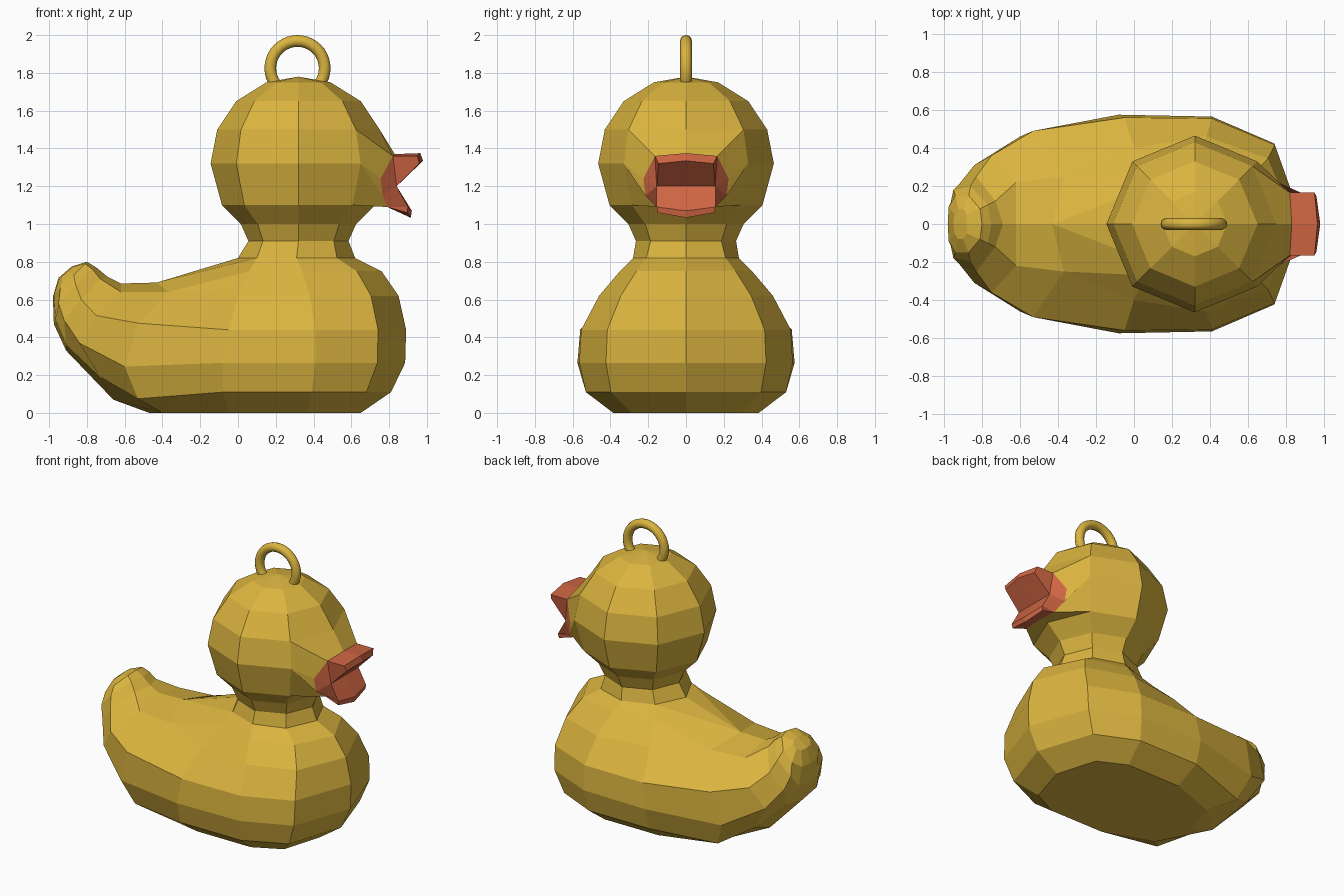
import bpy, bmesh
from math import cos, sin, pi, radians

if "Cube" in bpy.data.objects:
    bpy.data.objects.remove(bpy.data.objects["Cube"])


def material(name, rgb):
    m = bpy.data.materials.new(name)
    m.diffuse_color = (*rgb, 1)
    m.use_nodes = True
    m.node_tree.nodes["Principled BSDF"].inputs["Base Color"].default_value = m.diffuse_color
    return m


yellow = material("yellow", (0.71, 0.46, 0.05))
orange = material("orange", (0.62, 0.13, 0.055))


class Half:
    """Collects faces of the +y half and mirrors them to -y, sharing vertices."""

    def __init__(self):
        self.bm, self.cache = bmesh.new(), {}

    def vert(self, p):
        key = tuple(round(c, 4) + 0.0 for c in p)
        if key not in self.cache:
            self.cache[key] = self.bm.verts.new(key)
        return self.cache[key]

    def face(self, *pts):
        for s in (1, -1):
            vs = list(dict.fromkeys(self.vert((x, y * s, z)) for x, y, z in pts))
            if len(vs) > 2 and not (s < 0 and all(abs(p[1]) < 1e-5 for p in pts)):
                self.bm.faces.new(vs)

    def skin(self, columns):
        for a, b in zip(columns, columns[1:]):
            for i in range(len(a) - 1):
                self.face(a[i], a[i + 1], b[i + 1], b[i])

    def finish(self, name, mat):
        bmesh.ops.recalc_face_normals(self.bm, faces=self.bm.faces)
        me = bpy.data.meshes.new(name)
        self.bm.to_mesh(me)
        self.bm.free()
        ob = bpy.data.objects.new(name, me)
        bpy.context.collection.objects.link(ob)
        me.materials.append(mat)


duck = Half()

# Front of the body: rings of (z, centre x, front x, half width, back x, back half width)
rings = [(0, .37, .65, .385, -.05, .385),
         (.11, .39, .81, .53, -.08, .53),
         (.265, .41, .885, .565, -.08, .575),
         (.44, .41, .89, .555, -.05, .56),
         (.62, .38, .85, .46, 0, .40),
         (.75, .34, .76, .35, .06, .27),
         (.82, .31, .62, .28, .10, .205)]
A = [(f, 0, z) for z, c, f, w, bx, by in rings]
B = [(c + .69 * (f - c), .75 * w, z) for z, c, f, w, bx, by in rings]
C = [(c, w, z) for z, c, f, w, bx, by in rings]
D = [(bx, by, z) for z, c, f, w, bx, by in rings]

# Rear of the body: half sections from belly to back, curling up into the tail
rear = [(-.47, 0, 0), (-.40, .26, 0), (-.53, .40, .075), (-.60, .46, .245),
        (-.53, .49, .475), (-.37, .25, .64), (-.43, 0, .69)]
tail = [[(-.66, 0, .07), (-.73, .26, .19), (-.84, .31, .37),
         (-.75, .36, .515), (-.62, .22, .64), (-.62, 0, .685)],
        [(-.91, 0, .33), (-.91, .17, .36), (-.92, .21, .49),
         (-.83, .25, .60), (-.73, .12, .71), (-.69, 0, .72)],
        [(-.975, 0, .47), (-.965, .11, .49), (-.95, .18, .58),
         (-.86, .20, .68), (-.77, .10, .76), (-.75, 0, .77)],
        [(-.98, 0, .615), (-.975, .09, .62), (-.94, .15, .665),
         (-.87, .15, .73), (-.81, .08, .79), (-.80, 0, .80)],
        [(-.95, 0, .715), (-.945, .05, .715), (-.925, .08, .73),
         (-.90, .08, .75), (-.88, .05, .77), (-.88, 0, .775)]]
sections = [rear] + [[s[0]] + s for s in tail]
duck.skin([A, B, C, D, rear[1:6] + rear[5:]])
duck.skin(sections)
duck.face(*tail[-1])
duck.face(A[0], B[0], C[0], D[0], rear[1], rear[0])

# Neck and head: octagonal rings of (z, radius)
cx = .32
profile = [(.91, .265), (1.0, .305), (1.10, .405), (1.32, .465),
           (1.50, .43), (1.65, .33), (1.75, .17)]
nape = (0, 0, .82)
head = [[base] + [(cx + r * cos(k * pi / 4), r * sin(k * pi / 4) if k < 4 else 0, z)
                  for z, r in profile] + [(cx, 0, 1.78)]
        for k, base in enumerate((A[6], B[6], C[6], D[6], nape))]
duck.face(D[6], nape, rear[6])
duck.skin(head[1:])
duck.skin([head[0][:4], head[1][:4]])
duck.skin([head[0][5:], head[1][5:]])

# Face around the beak opening
K0, K1, K2 = (.83, 0, 1.37), (.82, .165, 1.36), (.755, .225, 1.24)
K3, K4, K5 = (.765, .215, 1.15), (.79, .14, 1.09), (.80, 0, 1.09)
a, b = head[0], head[1]
duck.face(a[5], b[5], K1, K0)
duck.face(b[5], b[4], K2, K1)
duck.face(b[4], K3, K2)
duck.face(b[4], b[3], K4, K3)
duck.face(b[3], a[3], K5, K4)
duck.finish("body_and_head", yellow)

# Open beak: upper bill (T, U), mouth corner (M), lower bill (V, W)
beak = Half()
T0, T1 = (.965, 0, 1.375), (.95, .165, 1.36)
U0, U1 = (.98, 0, 1.335), (.96, .145, 1.32)
M0, M1 = (.84, 0, 1.2), (.84, .155, 1.2)
V0, V1 = (.92, 0, 1.07), (.90, .155, 1.09)
W0, W1 = (.915, 0, 1.033), (.895, .15, 1.06)
for f in [(K0, K1, T1, T0), (T0, T1, U1, U0), (K1, M1, U1, T1), (K1, K2, M1),
          (K2, K3, M1), (U0, U1, M1, M0), (M0, M1, V1, V0), (K3, K4, V1, M1),
          (K4, W1, V1), (K4, K5, W0, W1), (V0, V1, W1, W0)]:
    beak.face(*f)
beak.finish("beak", orange)

# Hanging loop on top of the head, trimmed below the crown
bpy.ops.mesh.primitive_torus_add(location=(.315, 0, 1.825), rotation=(radians(90), 0, 0),
                                 major_radius=.144, minor_radius=.031,
                                 major_segments=40, minor_segments=12)
loop = bpy.context.object
loop.name = "hanging_loop"
loop.data.materials.append(yellow)
bm = bmesh.new()
bm.from_mesh(loop.data)
low = [v for v in bm.verts if (loop.location.z + abs(v.co.y) < 0) or
       (v.co.y < -.09 or v.co.y > .2) and abs(v.co.x) < .12]
# local y maps to world z after the rotation
bmesh.ops.delete(bm, geom=low, context='VERTS')
bm.to_mesh(loop.data)
bm.free()
bpy.ops.object.shade_smooth()
